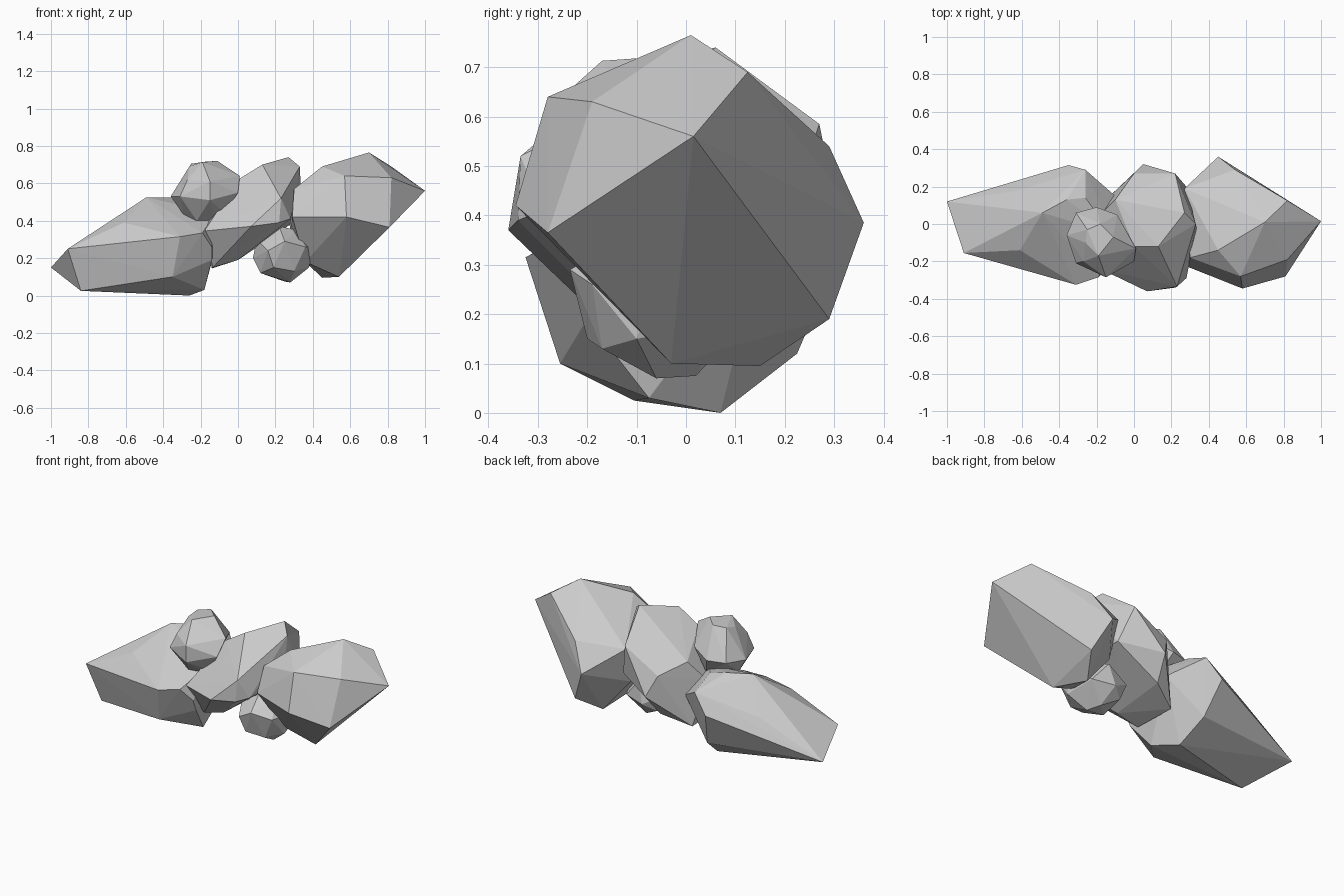
import bpy
import bmesh


def rock(name, corners):
    """Faceted boulder: the hull wrapped around a few chipped corners."""
    bm = bmesh.new()
    for c in corners:
        bm.verts.new(c)
    hull = bmesh.ops.convex_hull(bm, input=bm.verts)
    loose = {v for v in hull["geom_interior"] + hull["geom_unused"]
             if isinstance(v, bmesh.types.BMVert)}
    bmesh.ops.delete(bm, geom=list(loose), context='VERTS')
    bmesh.ops.recalc_face_normals(bm, faces=bm.faces)
    mesh = bpy.data.meshes.new(name)
    bm.to_mesh(mesh)
    bm.free()
    obj = bpy.data.objects.new(name, mesh)
    bpy.context.collection.objects.link(obj)
    return obj


# Long low boulder on the left
rock("left_boulder", [
    (-1.0, .12, .15), (-.91, -.155, .25), (-.84, -.105, .025),
    (-.61, -.14, .39), (-.62, .18, .34), (-.49, .06, .525),
    (-.36, .13, .525), (-.26, .14, .50), (-.26, .29, .44),
    (-.35, .315, .33), (-.30, .225, .12), (-.26, .07, .0),
    (-.18, -.075, .03), (-.35, -.255, .10), (-.31, -.325, .315),
    (-.19, -.285, .335), (-.14, -.20, .19), (-.14, -.23, .26),
    (-.10, .15, .33), (-.12, -.05, .44)])

# Middle boulder joining the two large ones
rock("middle_boulder", [
    (.27, .06, .74), (.13, -.12, .70), (0, -.12, .62), (-.10, .13, .52),
    (.05, .32, .34), (0, .27, .46), (.22, .27, .585), (.33, 0, .69),
    (.335, -.02, .60), (.23, -.335, .52), (.07, -.36, .37),
    (.22, -.34, .39), (.28, -.29, .41), (-.03, -.29, .35),
    (0, -.14, .19), (-.135, -.13, .15), (-.14, .14, .145),
    (.02, .22, .21), (.28, .2, .38), (-.18, -.24, .345), (-.18, .05, .40)])

# Tall pointed boulder on the right
rock("right_boulder", [
    (1.0, .015, .56), (.82, .125, .69), (.82, -.19, .63), (.70, .01, .765),
    (.57, -.28, .64), (.58, -.345, .42), (.81, -.28, .365),
    (.45, .36, .385), (.54, .29, .54), (.54, .29, .19), (.45, .15, .095),
    (.54, -.03, .10), (.45, -.14, .69), (.27, .19, .52), (.29, -.23, .42),
    (.30, -.18, .57), (.36, -.08, .18), (.28, .13, .30)])

# Small stone perched on top
rock("upper_stone", [
    (-.25, -.03, .705), (-.18, .0, .715), (-.11, -.07, .72),
    (-.19, -.17, .713), (-.26, -.10, .69), (-.36, -.06, .53),
    (-.31, .06, .54), (-.20, .09, .54), (-.09, .05, .58),
    (.01, -.13, .64), (.0, -.20, .55), (-.15, -.285, .61),
    (-.15, -.285, .51), (-.31, -.21, .53), (-.27, -.20, .62),
    (-.07, -.17, .44), (-.12, -.14, .40), (-.22, -.16, .40),
    (-.29, -.09, .43), (-.16, .03, .43)])

# Small stone tucked underneath
rock("lower_stone", [
    (.08, -.06, .20), (.10, -.10, .30), (.22, -.10, .37), (.32, -.08, .35),
    (.40, -.06, .26), (.38, -.10, .15), (.28, -.06, .07), (.25, .02, .075),
    (.12, -.11, .12), (.19, -.20, .15), (.30, -.17, .13), (.16, -.22, .24),
    (.25, -.235, .29), (.36, -.19, .26), (.15, .06, .13), (.22, .11, .17),
    (.35, .07, .18), (.25, .09, .30), (.11, .07, .23)])
